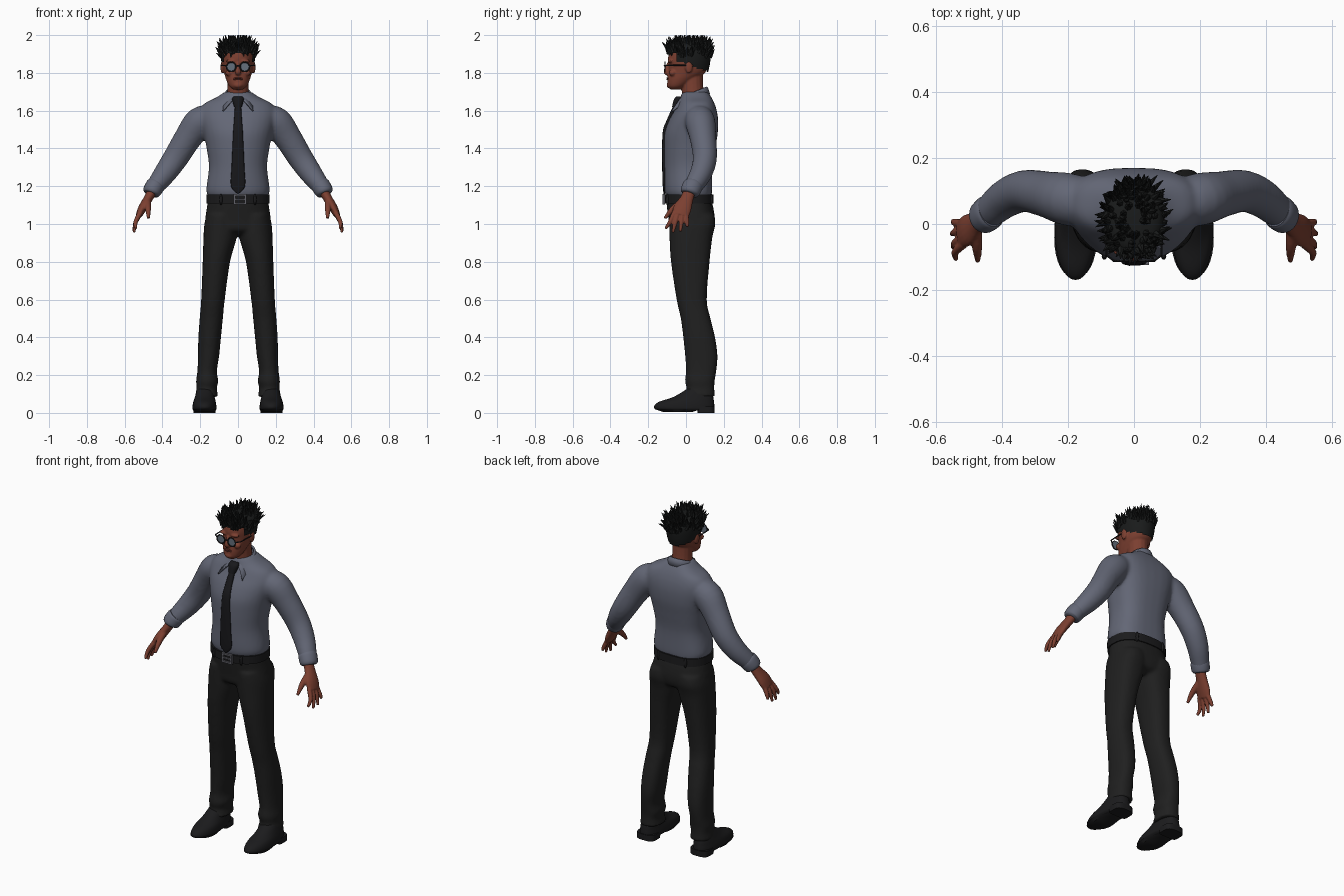
import bpy, bmesh, math, random
from mathutils import Vector, Matrix

random.seed(4)
if "Cube" in bpy.data.objects:
    bpy.data.objects.remove(bpy.data.objects["Cube"])


def material(name, *rgb):
    mat = bpy.data.materials.new(name)
    mat.use_nodes = True
    mat.diffuse_color = (*rgb, 1)
    mat.node_tree.nodes["Principled BSDF"].inputs["Base Color"].default_value = (*rgb, 1)
    return mat


SHIRT = material("slate shirt", .125, .135, .18)
SKIN = material("brown skin", .2, .05, .03)
LIPS = material("lip brown", .13, .03, .022)
TROUSERS = material("charcoal trousers", .014, .014, .014)
LEATHER = material("black leather", .011, .011, .012)
TIE = material("black tie", .009, .009, .011)
HAIR = material("black hair", .01, .011, .011)
FRAME = material("dark frame", .012, .012, .014)
GLASS = material("blue grey glass", .13, .16, .2)
METAL = material("grey metal", .12, .12, .14)


def smooth_rows(rows, steps):
    """Spline through rows of numbers."""
    out, last = [], len(rows) - 1
    for i in range(last):
        quad = [rows[min(max(k, 0), last)] for k in range(i - 1, i + 3)]
        for j in range(steps):
            t = j / steps
            out.append([.5 * (2 * q + (r - p) * t + (2 * p - 5 * q + 4 * r - s) * t * t
                              + (3 * q - p - 3 * r + s) * t ** 3) for p, q, r, s in zip(*quad)])
    return out + [list(rows[-1])]


def skin_rings(bm, rings):
    loops = [[bm.verts.new(p) for p in ring] for ring in rings]
    n = len(loops[0])
    for a, b in zip(loops, loops[1:]):
        for i in range(n):
            bm.faces.new((a[i], a[(i + 1) % n], b[(i + 1) % n], b[i]))
    bm.faces.new(loops[0])
    bm.faces.new(loops[-1])


def oval(n, front, back):
    for i in range(n):
        c, s = math.cos(math.tau * i / n), math.sin(math.tau * i / n)
        k = 2 / (front if s < 0 else back)
        yield math.copysign(abs(c) ** k, c), math.copysign(abs(s) ** k, s)


def stack(bm, rows, side=1, n=32, steps=4, front=2.1, back=2.5):
    """Level rings; row = z, x low, x high, y front, y back."""
    skin_rings(bm, [[(side * ((a + b) + (b - a) * c) / 2, ((f + k) + (k - f) * s) / 2, z)
                     for c, s in oval(n, front, back)]
                    for z, a, b, f, k in smooth_rows(rows, steps)])


def column(bm, rows, **options):
    """Centred level rings; row = z, half width, y front, y back."""
    stack(bm, [(z, -w, w, f, k) for z, w, f, k in rows], **options)


def tube(bm, rows, side=1, n=16, steps=4):
    """Rings square to a path; row = x, y, z, thickness radius, depth radius."""
    rows = smooth_rows(rows, steps)
    points = [Vector((side * r[0], r[1], r[2])) for r in rows]
    rings = []
    for i, (p, r) in enumerate(zip(points, rows)):
        t = (points[min(i + 1, len(rows) - 1)] - points[max(i - 1, 0)]).normalized()
        u = t.cross(Vector((0, 1, 0))).normalized()
        v = u.cross(t)
        rings.append([p + u * c * r[3] + v * s * r[4] for c, s in oval(n, 2, 2)])
    skin_rings(bm, rings)


def blob(bm, loc, size):
    bmesh.ops.create_uvsphere(bm, u_segments=16, v_segments=10, radius=1,
                              matrix=Matrix.Translation(loc) @ Matrix.Diagonal((*size, 1)))


def cone(bm, base, direction, length, radius, tip=0, sides=6):
    turn = direction.to_track_quat('Z', 'Y').to_matrix().to_4x4()
    bmesh.ops.create_cone(bm, cap_ends=True, segments=sides, radius1=radius, radius2=tip, depth=length,
                          matrix=Matrix.Translation(base + direction * length / 2) @ turn)


def finish(name, bm, mat, voxel=0, relax=4, thickness=0):
    bmesh.ops.recalc_face_normals(bm, faces=bm.faces)
    mesh = bpy.data.meshes.new(name)
    bm.to_mesh(mesh)
    bm.free()
    mesh.materials.append(mat)
    mesh.shade_smooth()
    mesh.set_sharp_from_angle(angle=math.radians(50))
    obj = bpy.data.objects.new(name, mesh)
    bpy.context.collection.objects.link(obj)
    if voxel:
        fuse = obj.modifiers.new("fuse", 'REMESH')
        fuse.mode, fuse.voxel_size, fuse.use_smooth_shade = 'VOXEL', voxel, True
        soft = obj.modifiers.new("soften", 'SMOOTH')
        soft.factor, soft.iterations = .5, relax
    if thickness:
        obj.modifiers.new("thickness", 'SOLIDIFY').thickness = thickness
    return obj


SIDES = ((1, "left_"), (-1, "right_"))

# Shirt: torso and sleeves fused together
bm = bmesh.new()
column(bm, [(1.14, .155, -.1, .135), (1.18, .168, -.114, .138), (1.3, .154, -.116, .14),
            (1.4, .166, -.118, .155), (1.48, .182, -.114, .168), (1.55, .198, -.09, .17),
            (1.6, .2, -.062, .163), (1.64, .175, -.042, .15), (1.67, .115, -.03, .135),
            (1.7, .07, -.02, .115)], front=2, back=2.8)
for side, _ in SIDES:
    tube(bm, [(.13, .06, 1.57, .06, .07), (.2, .075, 1.54, .082, .08), (.265, .09, 1.455, .073, .07),
              (.33, .1, 1.35, .067, .064), (.385, .08, 1.27, .06, .059),
              (.43, .045, 1.21, .05, .052), (.452, .025, 1.175, .042, .044)], side, n=24)
finish("shirt", bm, SHIRT, .01, 6)

# Cuffs and hands
for side, prefix in SIDES:
    bm = bmesh.new()
    tube(bm, [(.432, .04, 1.212, .046, .05), (.44, .035, 1.2, .05, .054),
              (.458, .02, 1.17, .047, .051), (.463, .016, 1.16, .036, .04)], side, n=24)
    finish(prefix + "cuff", bm, SHIRT)
    bm = bmesh.new()
    tube(bm, [(.45, .02, 1.18, .026, .032), (.475, .005, 1.135, .024, .035),
              (.505, -.018, 1.085, .023, .048), (.525, -.03, 1.045, .017, .045)], side)
    for y, tip_y, tip_x, tip_z in ((-.062, -.108, .54, .975), (-.042, -.07, .55, .955),
                                   (-.02, -.03, .553, .96), (.001, .008, .55, .985)):
        tube(bm, [(.517, y, 1.06, .014, .013), (.542, (y + tip_y) / 2, 1.01, .012, .012),
                  (tip_x, tip_y, tip_z, .007, .008)], side, n=10)
    tube(bm, [(.48, -.015, 1.12, .02, .02), (.476, -.07, 1.08, .016, .016),
              (.474, -.112, 1.03, .008, .008)], side, n=10)
    finish(prefix + "hand", bm, SKIN, .0045, 2)

# Trousers: seat and both legs fused
bm = bmesh.new()
column(bm, [(1.125, .16, -.105, .135), (1.08, .166, -.1, .146), (1.02, .174, -.092, .152),
            (.97, .165, -.085, .14), (.945, .08, -.05, .1)])
for side, _ in SIDES:
    stack(bm, [(1.05, .01, .165, -.09, .15), (1, .004, .178, -.09, .156), (.93, .006, .183, -.088, .14),
               (.8, .042, .187, -.08, .125), (.6, .07, .195, -.05, .11), (.5, .08, .203, -.028, .13),
               (.4, .09, .21, -.015, .154), (.3, .1, .212, -.005, .167), (.22, .112, .215, 0, .16),
               (.17, .104, .222, -.006, .152), (.13, .112, .22, .002, .15),
               (.085, .104, .228, -.012, .153)], side, n=24)
finish("trousers", bm, TROUSERS, .01, 4)

# Shoes with a sole and a heel block
for side, prefix in SIDES:
    bm = bmesh.new()
    stack(bm, [(.012, .125, .232, -.14, .14), (.022, .115, .24, -.166, .148), (.04, .115, .24, -.167, .15),
               (.06, .118, .236, -.14, .148), (.085, .124, .228, -.065, .144), (.13, .13, .215, .01, .13)], side)
    finish(prefix + "shoe", bm, LEATHER)
    bm = bmesh.new()
    stack(bm, [(.004, .125, .23, -.12, .03), (.02, .113, .242, -.165, .08)], side, steps=1)
    stack(bm, [(0, .12, .236, .062, .152), (.035, .12, .236, .055, .152)], side, steps=1, front=6, back=3)
    finish(prefix + "sole", bm, LEATHER)

# Belt, loops and buckle
bm = bmesh.new()
column(bm, [(1.108, .168, -.114, .146), (1.155, .168, -.116, .146)], steps=1)
for side, _ in SIDES:
    for x, y in ((.09, -.098), (.09, .134)):
        blob(bm, (side * x, y, 1.13), (.008, .01, .03))
finish("belt", bm, LEATHER)
bm = bmesh.new()
for x, z, w, h in ((-.018, 1.13, .005, .025), (.04, 1.13, .005, .025), (.011, 1.107, .034, .005),
                   (.011, 1.153, .034, .005), (.011, 1.13, .03, .004)):
    bmesh.ops.create_cube(bm, size=2, matrix=Matrix.Translation((x, -.118, z)) @ Matrix.Diagonal((w, .006, h, 1)))
finish("buckle", bm, METAL)

# Tie: knot and blade
bm = bmesh.new()
column(bm, [(1.675, .024, -.05, -.015), (1.66, .031, -.064, -.015), (1.62, .02, -.074, -.03)], n=16)
column(bm, [(1.63, .016, -.066, -.035), (1.55, .021, -.102, -.08), (1.48, .026, -.124, -.1),
            (1.3, .034, -.126, -.105), (1.2, .037, -.123, -.105), (1.16, .003, -.119, -.11)], n=16, front=3)
finish("tie", bm, TIE)

# Collar: a turned-down strip with two points at the front
bm = bmesh.new()
strip = []
for i in range(41):
    s = i / 20 - 1
    x, y, point = math.sin(s * 2.85), math.cos(s * 2.85), abs(s) ** 5
    z = 1.7 + .027 * y
    rows = [(x * .06, .042 + y * .066, z), (x * .068, .042 + y * .074, z - .004),
            (x * .083 + math.copysign(.058 * point, s), .042 + y * .086 - .036 * point, z - .04 - .035 * point)]
    strip.append([bm.verts.new(p) for p in rows])
for a, b in zip(strip, strip[1:]):
    for j in range(2):
        bm.faces.new((a[j], b[j], b[j + 1], a[j + 1]))
finish("collar", bm, SHIRT, thickness=.008)

# Head: skull, neck, nose, brow, cheeks, chin and ears fused
bm = bmesh.new()
column(bm, [(1.712, .025, -.082, -.03), (1.73, .047, -.096, 0), (1.765, .063, -.098, .05),
            (1.8, .073, -.094, .1), (1.84, .08, -.092, .116), (1.88, .081, -.095, .12),
            (1.92, .075, -.085, .116), (1.945, .055, -.06, .09), (1.955, .02, -.02, .05)], back=2.1)
tube(bm, [(0, .045, 1.65, .062, .062), (0, .035, 1.71, .056, .058), (0, .03, 1.79, .055, .06)])
tube(bm, [(0, -.09, 1.85, .009, .01), (0, -.099, 1.825, .011, .014), (0, -.105, 1.805, .017, .014),
          (0, -.094, 1.792, .012, .01)], n=12)
blob(bm, (0, -.088, 1.735), (.024, .015, .016))
for side, _ in SIDES:
    blob(bm, (side * .035, -.083, 1.862), (.03, .015, .009))
    blob(bm, (side * .045, -.07, 1.8), (.022, .02, .018))
    blob(bm, (side * .084, .015, 1.83), (.009, .02, .032))
finish("head", bm, SKIN, .005, 3)
bm = bmesh.new()
for z in (1.765, 1.772):
    blob(bm, (0, -.097, z), (.024, .007, .004))
finish("lips", bm, LIPS)

# Hair: cropped cap, upright twists and forehead locks
bm = bmesh.new()
column(bm, [(1.8, .077, -.1, .116), (1.85, .087, -.1, .127), (1.9, .091, -.1, .132),
            (1.93, .086, -.092, .125), (1.95, .065, -.068, .1), (1.96, .025, -.03, .06)], steps=6, back=2.1)
bmesh.ops.recalc_face_normals(bm, faces=bm.faces)


def below_hairline(face):
    p = face.calc_center_median()
    limit = 1.905 if p.y < -.05 else 1.865 - .35 * (p.y + .05)
    return p.z < limit


bmesh.ops.delete(bm, geom=[f for f in bm.faces if below_hairline(f)], context='FACES')
roots = [(f.calc_center_median(), f.normal.copy()) for f in bm.faces]
for p, normal in random.sample([r for r in roots if r[0].z > 1.885], 190):
    jitter = Vector([random.uniform(-.35, .35) for _ in range(3)])
    d = (normal * .6 + Vector((0, 0, .8)) + jitter).normalized()
    length = min(random.uniform(.03, .055) + .012 * normal.z, (2 - p.z) / max(d.z, .1) + .006)
    cone(bm, p - d * .006, d, length, .012, .001)
for x, drop in ((-.062, .04), (-.035, .055), (.028, .05), (.05, .04), (0, .025)):
    cone(bm, Vector((x, -.088 + abs(x) * .3, 1.93)), Vector((x, -.08, -1)).normalized(), drop, .015, .002)
finish("hair", bm, HAIR)

# Round glasses
frame, lenses = bmesh.new(), bmesh.new()
for side, _ in SIDES:
    centre = Vector((side * .036, -.112, 1.832))
    ring = [centre + Vector((math.cos(a), 0, math.sin(a))) * .025
            for a in [math.tau * i / 20 for i in range(21)]]
    temple = [centre + Vector((side * .025, 0, .006)), Vector((side * .083, -.095, 1.84)),
              Vector((side * .087, .01, 1.84))]
    bridge = [centre - Vector((side * .025, 0, -.004)), Vector((0, -.116, 1.838))]
    for path in (ring, temple, bridge):
        for a, b in zip(path, path[1:]):
            cone(frame, a, (b - a).normalized(), (b - a).length, .0035, .0035)
    cone(lenses, centre, Vector((0, 1, 0)), .004, .024, .024, 20)
finish("glasses_frame", frame, FRAME)
finish("glasses_lenses", lenses, GLASS)
